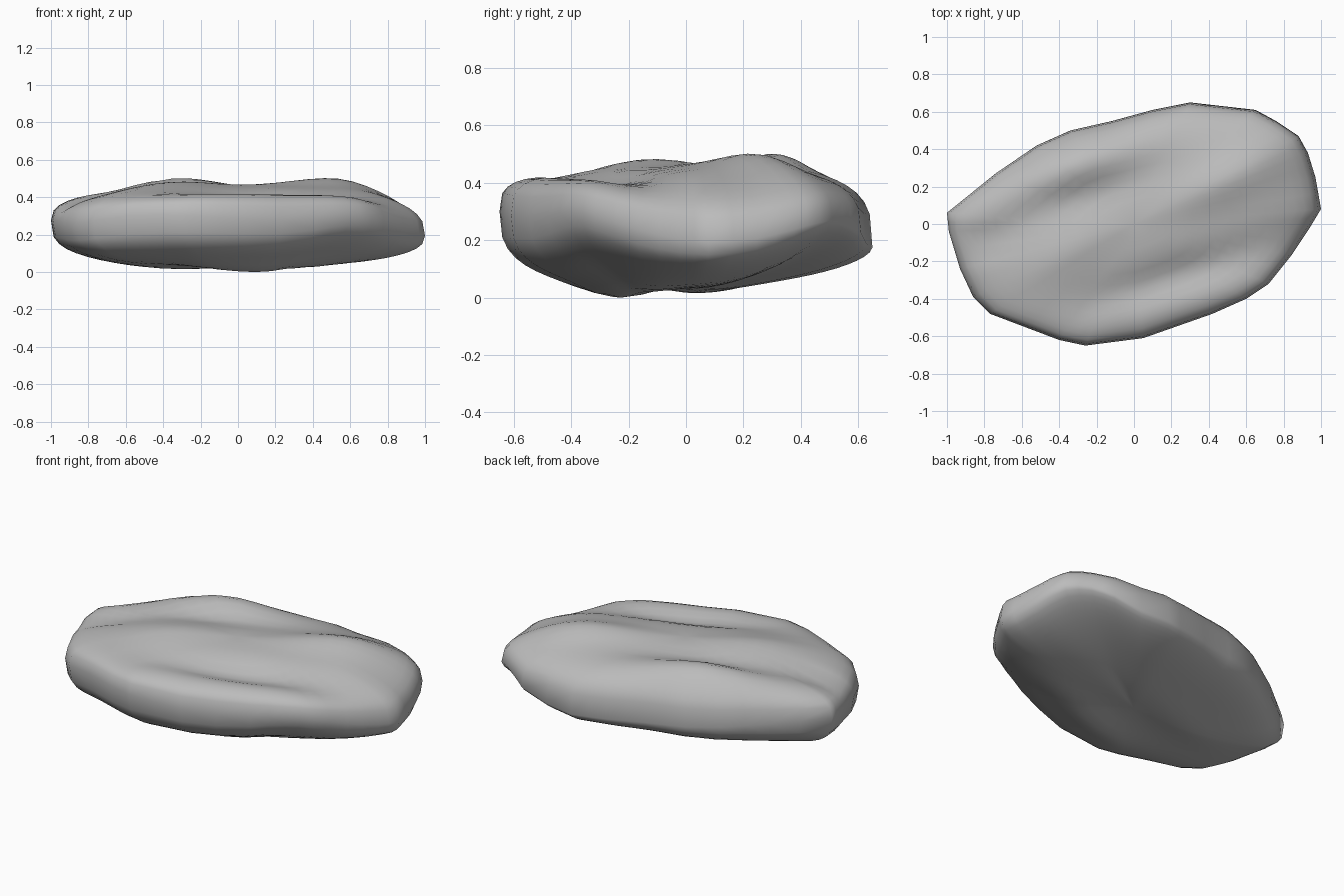
import bpy
import bmesh
from math import exp
from mathutils import Vector

default = bpy.data.objects.get("Cube")
if default:
    bpy.data.objects.remove(default)

# Plan outline of the flat boulder
OUTLINE = [(1, .08), (.97, .25), (.93, .38), (.88, .47), (.76, .55), (.65, .61),
           (.3, .65), (.1, .61), (-.12, .55), (-.34, .5), (-.52, .42), (-.74, .27),
           (-1, .06), (-.99, -.04), (-.93, -.24), (-.86, -.39), (-.77, -.48),
           (-.4, -.62), (-.26, -.65), (.05, -.61), (.42, -.48), (.6, -.4),
           (.72, -.32), (.84, -.17), (.94, -.02)]
RINGS = 14


def bump(value, centre, width):
    return exp(-((value - centre) / width) ** 2)


def spot(x, y, cx, cy, width):
    return bump(x, cx, width) * bump(y, cy, width)


def rim_height(x, y):
    # Widest level, lifted at the two broad-end corners
    z = .25 - .045 * x - .08 * y
    z += .11 * spot(x, y, .82, .52, .28) + .06 * spot(x, y, .65, -.38, .3)
    return z - .05 * spot(x, y, -.88, -.38, .25)


def top_height(x, y):
    z = .465 + .025 * spot(x, y, .65, .14, .22)
    # Long slanting crest with a saddle in its middle
    crest = bump(y - .45 * x, .02, .14)
    z += crest * (.035 * bump(x, -.35, .3) + .055 * bump(x, .52, .35))
    # Back peak
    z += .08 * bump(x, -.35, .38) * bump(y - .3 * x, .42, .14)
    # Front valley, back hollow and groove at the narrow end
    w = y - .3 * x
    z -= .065 * bump(w, -.35, .11) * bump(x, .25, .5)
    z -= .02 * bump(w, .23, .08) * bump(x, -.3, .4)
    return z - .05 * bump(w, .14, .08) * bump(x, -.85, .22)


def bottom_height(x, y):
    # Low points on the underside
    w = y - .3 * x
    z = .045 - .045 * bump(w, -.27, .12) * bump(x, .16, .4)
    return z - .02 * bump(w, .14, .12) * bump(x, -.3, .4)


def top_power(x, y):
    return 3.5 - .8 * x * x


def bottom_power(x, y):
    # Fuller at the front and narrow end, tapered at the back and broad-end corners
    n = 2.3 - .8 * y - .25 * x + .6 * x * x
    return n - .5 * spot(x, y, .82, .52, .3) - .6 * spot(x, y, .65, -.38, .3)


def ring(bm, plan, scale, height, power):
    # One ring of the rounded section
    verts = []
    for p in plan:
        x, y = p * scale
        rim = rim_height(*p)
        n = power(*p)
        blend = (1 - scale ** n) ** (1 / n)
        verts.append(bm.verts.new((x, y, rim + (height(x, y) - rim) * blend)))
    return verts


def bridge(bm, a, b):
    for i in range(len(a)):
        j = (i + 1) % len(a)
        bm.faces.new((a[i], a[j], b[j], b[i]))


points = [Vector(p) for p in OUTLINE]
plan = []
for a, b in zip(points, points[1:] + points[:1]):
    plan += [a, (a + b) / 2]

bm = bmesh.new()
rim = ring(bm, plan, 1, top_height, top_power)
for height, power in ((top_height, top_power), (bottom_height, bottom_power)):
    last = rim
    for k in range(1, RINGS):
        scale = 1 - (k / RINGS) ** 1.6
        current = ring(bm, plan, scale, height, power)
        bridge(bm, last, current)
        last = current
    tip = bm.verts.new((0, 0, height(0, 0)))
    for i in range(len(last)):
        bm.faces.new((last[i], last[(i + 1) % len(last)], tip))

# Rest the boulder on the ground
low = min(v.co.z for v in bm.verts)
bmesh.ops.translate(bm, verts=bm.verts, vec=(0, 0, -low))
bmesh.ops.recalc_face_normals(bm, faces=bm.faces)

mesh = bpy.data.meshes.new("flat_boulder")
bm.to_mesh(mesh)
bm.free()
boulder = bpy.data.objects.new("flat_boulder", mesh)
bpy.context.collection.objects.link(boulder)

# Plain stone colour
stone = bpy.data.materials.new("stone_grey")
stone.use_nodes = True
stone.diffuse_color = (.5, .5, .5, 1)
stone.node_tree.nodes["Principled BSDF"].inputs["Base Color"].default_value = (.5, .5, .5, 1)
mesh.materials.append(stone)
mesh.polygons.foreach_set("use_smooth", [True] * len(mesh.polygons))
